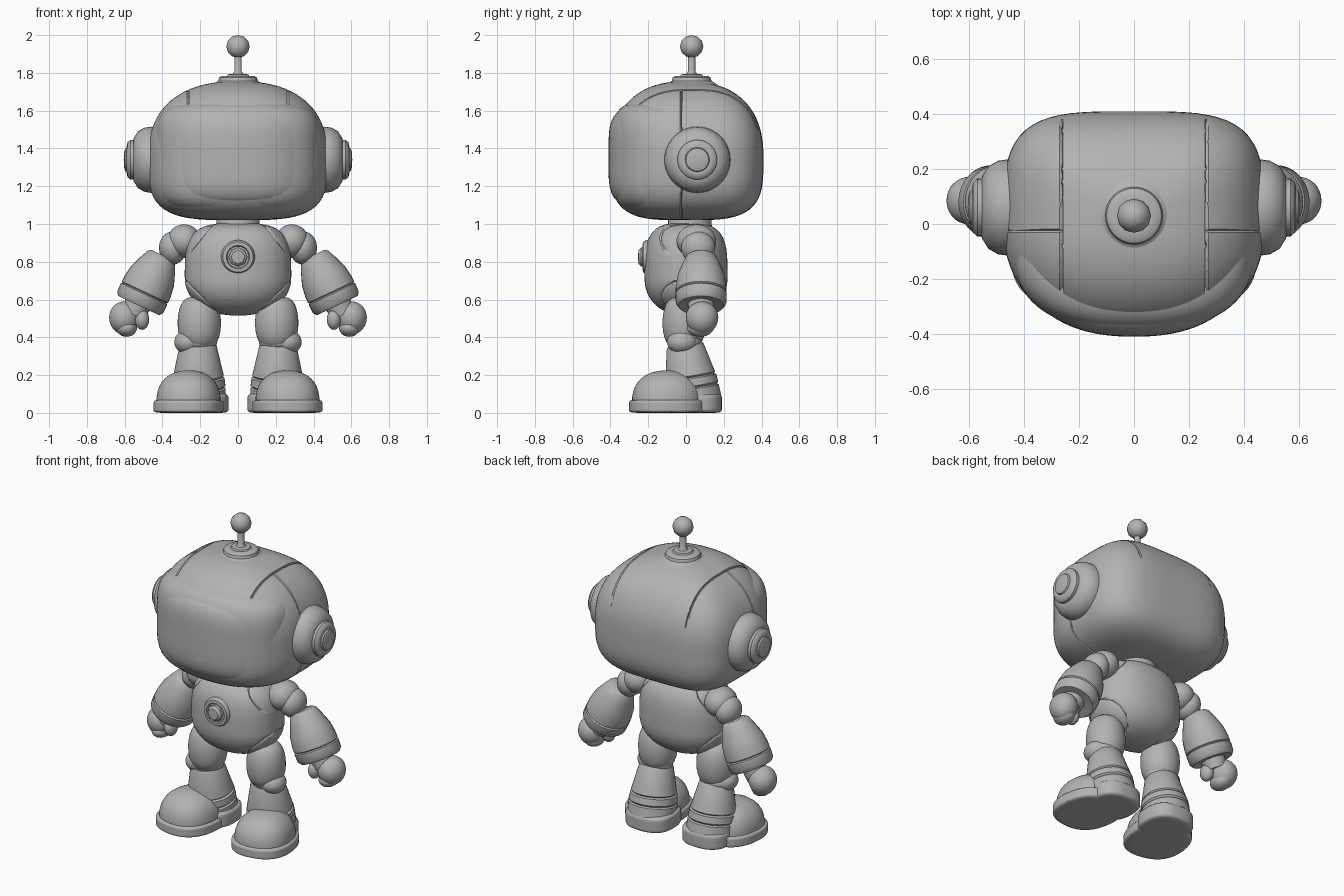
import bpy, bmesh, math
from mathutils import Vector, Matrix

cube = bpy.data.objects.get("Cube")
if cube:
    bpy.data.objects.remove(cube, do_unlink=True)

GREY = (0.45, 0.45, 0.45, 1.0)
mat = bpy.data.materials.new("plain grey")
mat.use_nodes = True
mat.diffuse_color = GREY
bsdf = next(n for n in mat.node_tree.nodes if n.type == 'BSDF_PRINCIPLED')
bsdf.inputs["Base Color"].default_value = GREY
bsdf.inputs["Roughness"].default_value = 0.6


def finish(bm, name, mirror=False, subsurf=0):
    """Turn a bmesh into a smooth shaded object, optionally paired left and right."""
    bmesh.ops.recalc_face_normals(bm, faces=bm.faces)
    for f in bm.faces:
        f.smooth = True
    mesh = bpy.data.meshes.new(name)
    bm.to_mesh(mesh)
    bm.free()
    mesh.set_sharp_from_angle(angle=math.radians(40))
    mesh.materials.append(mat)
    ob = bpy.data.objects.new(name, mesh)
    bpy.context.collection.objects.link(ob)
    if subsurf:
        s = ob.modifiers.new("Smooth", 'SUBSURF')
        s.levels = s.render_levels = subsurf
    if mirror:
        m = ob.modifiers.new("Mirror", 'MIRROR')
        m.use_mirror_merge = False
    return ob


def pillow(center, size, plan=(2, 2), side=(2, 2), turn=0, seg=40):
    """Rounded form: size (x, y, z up, z down), plan powers (front, back), side powers (up, down)."""
    bm = bmesh.new()
    bmesh.ops.create_uvsphere(bm, u_segments=seg, v_segments=seg // 2, radius=1)
    a, b, up, down = size
    for v in bm.verts:
        x, y, z = v.co
        m = plan[0] if y < 0 else plan[1]
        n = side[0] if z > 0 else side[1]
        flat = (abs(x) ** m + abs(y) ** m) ** (1 / m)
        k = 1 / (flat ** n + abs(z) ** n) ** (1 / n)
        v.co = Vector((x * a, y * b, z * (up if z > 0 else down))) * k
    bmesh.ops.transform(bm, verts=bm.verts,
                        matrix=Matrix.Translation(center) @ Matrix.Rotation(turn, 4, 'Z'))
    return bm


def lathe(profile, origin, axis, steps=32):
    """Spin (radius, distance) points around an axis."""
    bm = bmesh.new()
    vs = [bm.verts.new((r, 0, h)) for r, h in profile]
    es = [bm.edges.new(p) for p in zip(vs, vs[1:])]
    bmesh.ops.spin(bm, geom=vs + es, axis=(0, 0, 1), cent=(0, 0, 0),
                   steps=steps, angle=math.tau, use_merge=True)
    bmesh.ops.remove_doubles(bm, verts=bm.verts, dist=1e-5)
    rot = Vector(axis).to_track_quat('Z', 'Y').to_matrix().to_4x4()
    bmesh.ops.transform(bm, verts=bm.verts, matrix=Matrix.Translation(origin) @ rot)
    return bm


def groove(bm, point, normal, center, where, depth=0.01, width=0.006):
    """Cut a narrow panel seam along a plane."""
    p, n, c = Vector(point), Vector(normal).normalized(), Vector(center)
    for off in (-width, 0, width):
        bmesh.ops.bisect_plane(bm, geom=bm.verts[:] + bm.edges[:] + bm.faces[:],
                               dist=1e-6, plane_co=p + n * off, plane_no=n)
    for v in bm.verts:
        if abs((v.co - p).dot(n)) < 1e-5 and where(v.co):
            v.co += (c - v.co).normalized() * depth


# Head shell with panel seams
HEAD = (0, 0, 1.35)
bm = pillow(HEAD, (0.475, 0.40, 0.405, 0.33), (2.3, 3.8), (2.4, 3.6), seg=96)
for v in bm.verts:
    if v.co.y > 0:
        v.co.y *= 1.025
for s in (1, -1):
    groove(bm, (0.265 * s, 0, 0), (1, 0, 0), HEAD, lambda c: c.z > 1.52)
groove(bm, (0, -0.025, 0), (0, 1, 0), HEAD, lambda c: abs(c.x) > 0.27)
finish(bm, "head_shell")

# Face plate, its frame and the smile
finish(pillow((0, -0.1, 1.355), (0.437, 0.292, 0.297, 0.297), (2.4, 2), (4.5, 4.5), seg=80),
       "visor_frame")
finish(pillow((0, -0.1, 1.355), (0.415, 0.31, 0.272, 0.272), (2.3, 2), (4.5, 4.5), seg=80),
       "visor")
bm = bmesh.new()
bmesh.ops.create_grid(bm, x_segments=12, y_segments=2, size=1)
for v in bm.verts:
    u, w = v.co.x, v.co.y
    v.co = (0.07 * u, -0.4125 + 0.008 * u * u,
            1.243 + 0.022 * u * u + 0.006 * w * (1 - u * u))
finish(bm, "smile")

# Ear pods
finish(lathe([(0, 0.40), (0.165, 0.40), (0.175, 0.46), (0.17, 0.495), (0.15, 0.53),
              (0.115, 0.552), (0.105, 0.553), (0.105, 0.57), (0.092, 0.585), (0.068, 0.59),
              (0.064, 0.588), (0.06, 0.597), (0.04, 0.603), (0, 0.605)],
             (0, 0.06, 1.34), (1, 0, 0), 40), "ear_pod", True)

# Antenna
finish(lathe([(0, 1.72), (0.14, 1.735), (0.105, 1.758), (0.1, 1.775), (0.085, 1.784),
              (0.06, 1.784), (0.055, 1.792), (0.028, 1.795), (0.019, 1.81),
              (0.019, 1.92), (0, 1.92)], (0, 0.03, 0), (0, 0, 1)), "antenna_stem")
finish(pillow((0, 0.03, 1.94), (0.062, 0.062, 0.06, 0.06), seg=12), "antenna_ball")

# Neck and torso with hip panel seams
finish(lathe([(0, 0.96), (0.125, 0.96), (0.115, 1.0), (0.115, 1.06), (0, 1.06)],
             (0, 0.02, 0), (0, 0, 1)), "neck")
BODY = (0, 0, 0.72)
bm = pillow(BODY, (0.282, 0.22, 0.285, 0.205), (2.2, 2.2), (3.5, 2.2), seg=64)
for s in (1, -1):
    groove(bm, (0.2 * s, 0, 0.62), (s, 0, -1), BODY, lambda c: c.z < 0.78, 0.007)
    groove(bm, (0.2 * s, 0, 0.92), (s, 0, 0.8), BODY, lambda c: c.z > 0.85, 0.007)
finish(bm, "torso")

# Chest button
finish(lathe([(0, 0.15), (0.088, 0.15), (0.09, 0.21), (0.08, 0.228), (0.062, 0.23),
              (0.057, 0.218), (0, 0.218)], (0, 0, 0.825), (0, -1, 0)), "button_ring")
finish(lathe([(0, 0.2), (0.05, 0.2), (0.05, 0.238), (0.036, 0.252), (0, 0.254)],
             (0, 0, 0.825), (0, -1, 0), 8), "button_knob")

# Arms
finish(pillow((0.285, 0.055, 0.91), (0.09, 0.105, 0.088, 0.09)), "shoulder", True)
finish(pillow((0.345, 0.065, 0.875), (0.073, 0.09, 0.085, 0.09)), "upper_arm", True)
finish(lathe([(0, -0.012), (0.065, -0.012), (0.08, 0.0), (0.1, 0.045), (0.125, 0.11),
              (0.134, 0.17), (0.135, 0.205), (0.128, 0.211), (0.136, 0.217), (0.134, 0.265),
              (0.12, 0.284), (0.08, 0.28), (0, 0.27)],
             (0.405, 0.08, 0.825), (0.12, 0, -0.255)), "forearm", True)

# Hands: palm, curled fingers and thumb
finish(pillow((0.602, 0.085, 0.505), (0.08, 0.086, 0.085, 0.09)), "palm", True)
finish(pillow((0.59, 0.075, 0.45), (0.055, 0.07, 0.05, 0.047)), "curled_fingers", True)
finish(pillow((0.508, 0.05, 0.495), (0.038, 0.045, 0.052, 0.055)), "thumb", True)
finish(lathe([(0, 0), (0.07, 0), (0.065, 0.06), (0, 0.06)],
             (0.53, 0.08, 0.575), (0.12, 0, -0.255), 24), "wrist", True)

# Legs
finish(lathe([(0, 0.62), (0.075, 0.61), (0.1, 0.575), (0.114, 0.52), (0.117, 0.46),
              (0.108, 0.4), (0.085, 0.35), (0, 0.34)], (0.205, -0.01, 0), (0, 0, 1)),
       "thigh", True, 1)
finish(pillow((0.215, -0.005, 0.375), (0.105, 0.09, 0.055, 0.055)), "knee_joint", True)
finish(pillow((0.265, -0.02, 0.375), (0.072, 0.08, 0.064, 0.064)), "knee_pad", True)

# Shins lean back towards the heel, with raised ankle bands
finish(lathe([(0, -0.01), (0.09, -0.01), (0.1, 0.005), (0.125, 0.12), (0.134, 0.16),
              (0.126, 0.168), (0.138, 0.175), (0.142, 0.215), (0.132, 0.225), (0.142, 0.232),
              (0.145, 0.29), (0, 0.29)],
             (0.212, -0.005, 0.355), (-0.005, 0.05, -0.29)), "shin", True)

# Boots: toe dome, toe sole and heel sole
finish(pillow((0.262, -0.1, 0.06), (0.168, 0.185, 0.165, 0.03), (2.3, 2.3), (2.3, 3),
              math.radians(8)), "boot_toe", True)
finish(pillow((0.262, -0.1, 0.036), (0.183, 0.2, 0.036, 0.036), (2.4, 2.4), (7, 9),
              math.radians(8), 64), "toe_sole", True)
finish(pillow((0.2, 0.045, 0.052), (0.15, 0.145, 0.052, 0.052), (2.6, 2.6), (7, 9),
              0, 64), "heel_sole", True)
